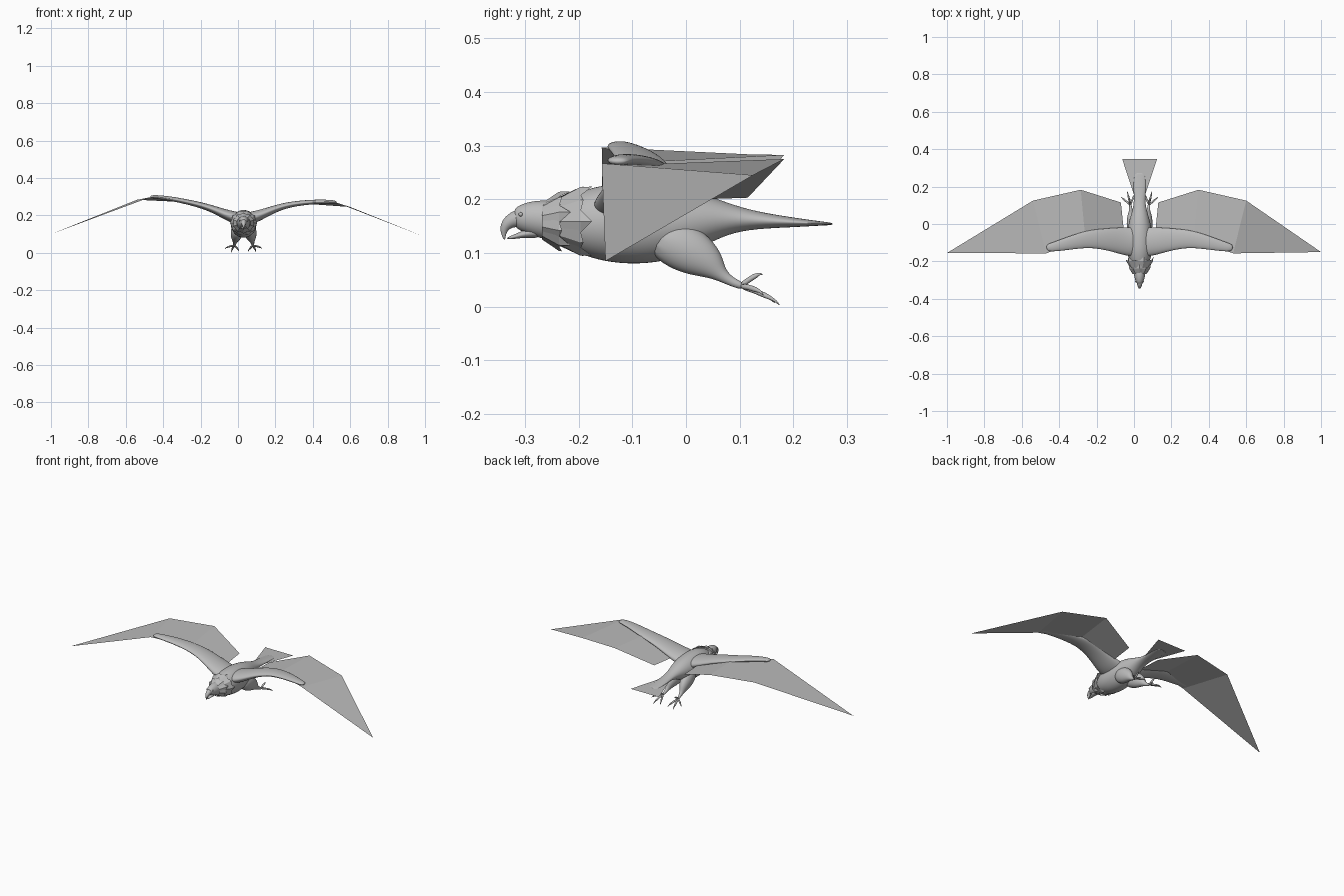
import bpy, bmesh, math
from mathutils import Vector

cube = bpy.data.objects.get("Cube")
if cube:
    bpy.data.objects.remove(cube)

CX = 0.03  # body centreline
X, Y = Vector((1, 0, 0)), Vector((0, 1, 0))

grey = bpy.data.materials.new("plumage_grey")
grey.use_nodes = True
COL = (0.5, 0.5, 0.5, 1)
grey.diffuse_color = COL
grey.node_tree.nodes["Principled BSDF"].inputs["Base Color"].default_value = COL


def add(name, bm, smooth=True):
    me = bpy.data.meshes.new(name)
    bm.to_mesh(me)
    bm.free()
    me.materials.append(grey)
    for p in me.polygons:
        p.use_smooth = smooth
    ob = bpy.data.objects.new(name, me)
    bpy.context.collection.objects.link(ob)
    return ob


def loft(name, stations, hint=X, sides=12, levels=2):
    """Skin elliptical rings (x, y, z, side radius, up radius) along a path."""
    bm = bmesh.new()
    pts = [Vector(s[:3]) for s in stations]
    rings = []
    for i, s in enumerate(stations):
        t = (pts[min(i + 1, len(pts) - 1)] - pts[max(i - 1, 0)]).normalized()
        up = hint.cross(t).normalized()
        side = t.cross(up)
        ring = []
        for k in range(sides):
            a = math.tau * k / sides
            ring.append(bm.verts.new(pts[i] + 1.04 * (
                side * s[3] * math.cos(a) + up * s[4] * math.sin(a))))
        rings.append(ring)
    for a, b in zip(rings, rings[1:]):
        for k in range(sides):
            j = (k + 1) % sides
            bm.faces.new((a[k], a[j], b[j], b[k]))
    bm.faces.new(rings[0][::-1])
    bm.faces.new(rings[-1])
    bmesh.ops.recalc_face_normals(bm, faces=bm.faces)
    ob = add(name, bm)
    if levels:
        ob.modifiers.new("smooth", "SUBSURF").levels = levels
        ob.modifiers["smooth"].render_levels = levels
    return ob


def sheet(name, verts, faces):
    """Thin flat-shaded feather surface, facing up."""
    bm = bmesh.new()
    vs = [bm.verts.new(v) for v in verts]
    for f in faces:
        face = bm.faces.new([vs[i] for i in f])
        face.normal_update()
        if face.normal.z < 0:
            face.normal_flip()
    return add(name, bm, smooth=False)


def centred(profile):
    return [(CX, y, z, rx, rz) for y, z, rx, rz in profile]


# Torso running back into the tail base
loft("body", centred([
    (-0.235, 0.158, 0.035, 0.040), (-0.20, 0.157, 0.055, 0.058),
    (-0.15, 0.156, 0.068, 0.073), (-0.09, 0.154, 0.070, 0.076),
    (-0.03, 0.156, 0.066, 0.070), (0.03, 0.163, 0.052, 0.050),
    (0.08, 0.164, 0.036, 0.028), (0.13, 0.161, 0.029, 0.016),
    (0.20, 0.157, 0.034, 0.009), (0.25, 0.155, 0.030, 0.004),
    (0.275, 0.154, 0.022, 0.002)]))

# Head, hooked upper beak and open lower beak
loft("head", centred([
    (-0.21, 0.158, 0.038, 0.042), (-0.25, 0.160, 0.033, 0.037),
    (-0.28, 0.165, 0.029, 0.034), (-0.305, 0.166, 0.022, 0.026),
    (-0.322, 0.165, 0.014, 0.017)]))
loft("upper_beak", centred([
    (-0.30, 0.166, 0.018, 0.019), (-0.322, 0.163, 0.014, 0.015),
    (-0.336, 0.153, 0.010, 0.011), (-0.341, 0.139, 0.005, 0.006),
    (-0.338, 0.124, 0.001, 0.001)]))
loft("lower_beak", centred([
    (-0.27, 0.140, 0.020, 0.014), (-0.30, 0.136, 0.012, 0.007),
    (-0.320, 0.130, 0.008, 0.004), (-0.334, 0.127, 0.003, 0.002)]))
for word, s in (("left", 1), ("right", -1)):
    bm = bmesh.new()
    bmesh.ops.create_uvsphere(bm, u_segments=12, v_segments=8, radius=0.004)
    bmesh.ops.translate(bm, verts=bm.verts, vec=(CX + s * 0.020, -0.308, 0.172))
    add(word + "_eye", bm)

# Collar of angular, overlapping neck feathers
bm = bmesh.new()


def collar_point(a, y, r):
    # the collar leans forward at the throat
    return bm.verts.new((CX + 1.08 * r * math.sin(a), y, 0.159 + r * math.cos(a)))


COUNT = 10
for y0, y1, r0, r1, turn in ((-0.268, -0.215, 0.034, 0.055, 0),
                             (-0.235, -0.175, 0.046, 0.067, 0.5)):
    for k in range(COUNT):
        a, h = math.tau * (k + turn) / COUNT, math.pi / COUNT * 1.15
        drop = 0.016 * (k % 2)
        base = [collar_point(a + d * h, y0, r0) for d in (-1, 0, 1)]
        mid = [collar_point(a + d * h, y1 - 0.022, r1 - (0.006 if d else 0))
               for d in (-1, 0, 1)]
        tip = collar_point(a, y1 - drop, r1 + 0.001)
        for i in (0, 1):
            bm.faces.new((base[i], base[i + 1], mid[i + 1], mid[i]))
            bm.faces.new((mid[i], mid[i + 1], tip))
bmesh.ops.recalc_face_normals(bm, faces=bm.faces)
add("neck_collar", bm, smooth=False)

# Tail fan
sheet("tail_fan",
      [(CX - 0.028, 0.15, 0.158), (CX + 0.028, 0.15, 0.158),
       (CX + 0.093, 0.347, 0.153), (CX - 0.093, 0.347, 0.153)], [(0, 1, 2, 3)])

# Wing arm sections and feather outline, as distance out from the centreline
ARM = [(0.00, -0.095, 0.180, 0.080, 0.034), (0.06, -0.095, 0.190, 0.078, 0.032),
       (0.13, -0.085, 0.220, 0.066, 0.022), (0.20, -0.080, 0.247, 0.055, 0.017),
       (0.28, -0.080, 0.264, 0.046, 0.014), (0.38, -0.103, 0.273, 0.035, 0.012),
       (0.46, -0.123, 0.274, 0.025, 0.010), (0.50, -0.128, 0.270, 0.018, 0.008)]
FEATHERS = [(0.07, -0.06, 0.195), (0.085, -0.03, 0.198), (0.10, 0.115, 0.203),
            (0.315, 0.183, 0.275), (0.29, -0.08, 0.265), (0.57, 0.125, 0.245),
            (0.50, -0.157, 0.267)]
# Leg sections and the four toes
LEG = [(0.030, -0.06, 0.135, 0.030, 0.036), (0.036, -0.01, 0.114, 0.034, 0.047),
       (0.040, 0.025, 0.094, 0.029, 0.040), (0.044, 0.050, 0.076, 0.020, 0.027),
       (0.046, 0.064, 0.060, 0.012, 0.013), (0.048, 0.085, 0.046, 0.007, 0.008),
       (0.050, 0.108, 0.037, 0.007, 0.007)]
TOES = [("outer", 0.100, 0.145, 0.022), ("middle", 0.066, 0.175, 0.004),
        ("inner", 0.024, 0.166, 0.008), ("hind", 0.055, 0.143, 0.061)]

for word, s, lift, tip in (("left", 1, 0.0, (1.0, -0.15, 0.085)),
                           ("right", -1, 0.12, (-1.0, -0.155, 0.10))):
    def place(p):
        return (CX + s * p[0], p[1], p[2] + lift * max(0, p[0] - 0.25), *p[3:])

    loft(word + "_wing_arm", [place(p) for p in ARM], hint=Y)
    sheet(word + "_wing_feathers", [place(p) for p in FEATHERS] + [tip],
          [(0, 1, 4), (1, 2, 3, 4), (4, 3, 5, 6), (6, 5, 7)])
    loft(word + "_leg", [place(p) for p in LEG])
    ankle = Vector((0.05, 0.102, 0.038))
    for toe, *end in TOES:
        end = Vector(end)
        path = []
        for f, arch, r in ((0, 0, 0.006), (0.35, 0.004, 0.005), (0.65, 0.004, 0.0055),
                           (0.75, 0.004, 0.0035), (0.9, 0.003, 0.0025), (1, -0.002, 0.0005)):
            p = ankle.lerp(end, f)
            path.append(place((p.x, p.y, p.z + arch, r, r)))
        loft(word + "_" + toe + "_toe", path, sides=8, levels=1)
